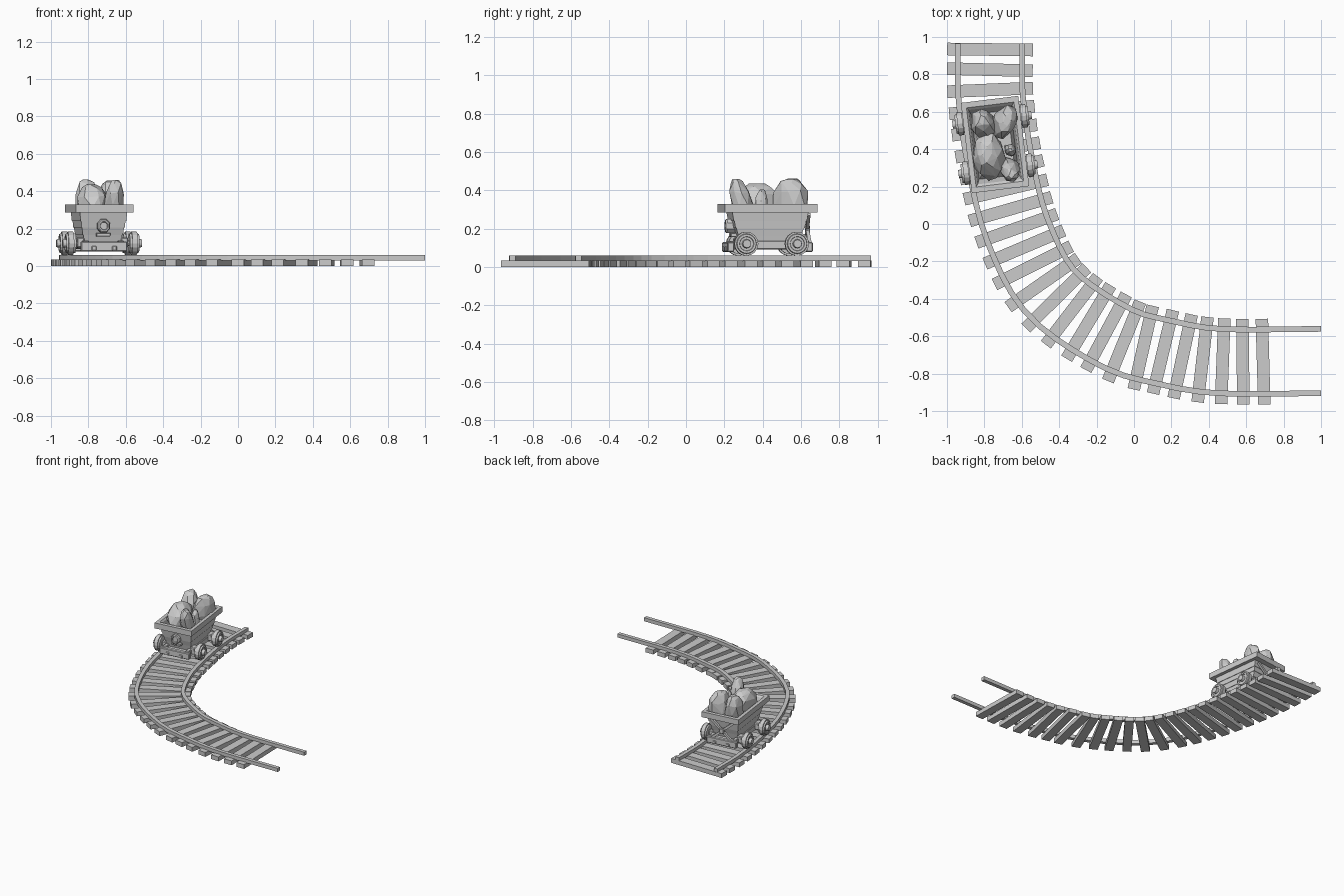
import bpy, bmesh, random
from math import radians, pi, cos, sin
from mathutils import Vector, Matrix

if "Cube" in bpy.data.objects:
    bpy.data.objects.remove(bpy.data.objects["Cube"])

CART = Matrix.Translation((-0.743, 0.425, 0)) @ Matrix.Rotation(radians(7), 4, 'Z')


def finish(bm, name, matrix=None):
    bmesh.ops.recalc_face_normals(bm, faces=bm.faces)
    me = bpy.data.meshes.new(name)
    bm.to_mesh(me)
    bm.free()
    ob = bpy.data.objects.new(name, me)
    bpy.context.collection.objects.link(ob)
    if matrix:
        ob.matrix_world = matrix
    return ob


def loft(name, rings, matrix=None, caps=True):
    bm = bmesh.new()
    vs = [[bm.verts.new(p) for p in r] for r in rings]
    n = len(vs[0])
    for a, b in zip(vs, vs[1:]):
        for i in range(n):
            bm.faces.new((a[i], a[(i + 1) % n], b[(i + 1) % n], b[i]))
    if caps:
        bm.faces.new(vs[0])
        bm.faces.new(vs[-1])
    return finish(bm, name, matrix)


def box(name, loc, size, matrix=None, bevel=0.0):
    bm = bmesh.new()
    bmesh.ops.create_cube(bm, size=1, matrix=Matrix.Diagonal((*size, 1)))
    if bevel:
        bmesh.ops.bevel(bm, geom=bm.edges[:], offset=bevel, segments=1, affect='EDGES')
    m = Matrix.Translation(loc)
    return finish(bm, name, matrix @ m if matrix else m)


def rect(hw, hl, z):
    return [(-hw, -hl, z), (hw, -hl, z), (hw, hl, z), (-hw, hl, z)]


def lathe_x(name, profile, centre, sides=16, flip=1):
    # profile of (x, radius) turned about the local x axis
    cy, cz = centre
    rings = [[(flip * x, cy + r * cos(2 * pi * i / sides), cz + r * sin(2 * pi * i / sides))
              for i in range(sides)] for x, r in profile]
    return loft(name, rings, CART)


# Track centre line, smoothed and resampled by arc length
pts = [Vector(p) for p in [(-.77, .965), (-.765, .66), (-.71, .30), (-.62, -.04), (-.44, -.37),
                           (-.10, -.605), (.16, -.685), (.46, -.733), (1.0, -.733)]]
ext = [2 * pts[0] - pts[1]] + pts + [2 * pts[-1] - pts[-2]]
path = []
for a, b, c, d in zip(ext, ext[1:], ext[2:], ext[3:]):
    for k in range(20):
        t = k / 20
        path.append(0.5 * (2 * b + (c - a) * t + (2 * a - 5 * b + 4 * c - d) * t * t
                           + (3 * b - a - 3 * c + d) * t ** 3))
path.append(pts[-1])
dist = [0]
for a, b in zip(path, path[1:]):
    dist.append(dist[-1] + (b - a).length)


def at(s):
    i = 0
    while i < len(dist) - 2 and dist[i + 1] < s:
        i += 1
    f = (s - dist[i]) / (dist[i + 1] - dist[i])
    lo, hi = path[max(i - 2, 0)], path[min(i + 3, len(path) - 1)]
    return path[i].lerp(path[i + 1], f), (hi - lo).normalized()


# Rails
for side, name in ((1, "inner_rail"), (-1, "outer_rail")):
    rings = []
    for k in range(33):
        p, t = at(dist[-1] * k / 32)
        n = Vector((-t.y, t.x))
        rings.append([((p + n * (side * .172 + o)).x, (p + n * (side * .172 + o)).y, z)
                      for o, z in ((-.015, .031), (.015, .031), (.015, .06), (-.015, .06))])
    loft(name, rings)

# Sleepers
random.seed(4)
s_end = dist[-1] - .31
for k in range(25):
    p, t = at(.032 + (s_end - .032) * k / 24)
    m = Matrix.Translation((p.x, p.y, .0175)) @ Vector((t.x, t.y, 0)).to_track_quat('X', 'Z').to_matrix().to_4x4()
    m = m @ Matrix.Rotation(random.uniform(-.025, .025), 4, 'Z')
    box("sleeper", (0, 0, 0), (.067, .458, .035), m)

# Hollow tub with stepped planks and a wide rim
loft("tub", [rect(*r) for r in [
    (.097, .146, .10), (.104, .162, .165), (.108, .166, .165), (.113, .178, .205), (.117, .182, .205),
    (.119, .188, .24), (.123, .192, .24), (.127, .200, .286), (.1545, .243, .286), (.1545, .243, .33),
    (.128, .213, .33), (.118, .200, .318), (.090, .135, .15)]], CART)

# Chassis
for sx in (-1, 1):
    box("side_sill", (sx * .095, 0, .115), (.03, .41, .045), CART, .004)
    for sy in (-1, 1):
        box("beam_bolt", (sx * .055, sy * .226, .095), (.026, .012, .026), CART, .004)
for sy in (-1, 1):
    box("end_beam", (0, sy * .207, .105), (.25, .034, .052), CART, .005)
box("floor_plate", (0, 0, .107), (.19, .40, .024), CART)

# Wheels and axles
profile = [(.145, .036), (.145, .053), (.157, .053), (.157, .0625), (.186, .0625), (.186, .053),
           (.197, .050), (.197, .038), (.191, .036), (.191, .024), (.213, .021), (.213, .008)]
for y in (-.133, .133):
    lathe_x("axle", [(-.15, .016), (.15, .016)], (y, .122), 10)
    for sx in (-1, 1):
        lathe_x("wheel", profile, (y, .122), 16, sx)
        box("axle_box", (sx * .118, y, .125), (.04, .06, .055), CART, .006)

# Front lamp on its bracket
lamp = [[(r * cos(pi / 8 + i * pi / 4), y, .215 + r * 1.1 * sin(pi / 8 + i * pi / 4)) for i in range(8)]
        for y, r in ((-.16, .036), (-.214, .036), (-.222, .030), (-.222, .022), (-.214, .019))]
loft("front_lamp", lamp, CART)
box("lamp_bracket", (0, -.18, .168), (.075, .035, .02), CART, .003)


# Crossed braces on the back end
def bar(name, a, b, w):
    a, b = Vector(a), Vector(b)
    m = Matrix.Translation((a + b) / 2) @ (b - a).to_track_quat('Z', 'Y').to_matrix().to_4x4()
    box(name, (0, 0, 0), (w, w, (b - a).length), CART @ m)


for sx in (-1, 1):
    bar("back_brace", (sx * .095, .212, .115), (-sx * .095, .205, .275), .018)
box("brace_plate", (0, .212, .195), (.04, .022, .04), CART, .004)

# Faceted rocks: hulls of scattered points; centre, half sizes, lean, turn
ROCKS = [((-.808, .535, .35), (.062, .078, .112), (.00, .02), 10),
         ((-.692, .545, .35), (.060, .092, .108), (.01, .01), -20),
         ((-.775, .36, .34), (.080, .122, .096), (-.01, .01), 5),
         ((-.662, .29, .35), (.050, .052, .110), (.00, -.03), 15),
         ((-.662, .395, .32), (.030, .034, .085), (.0, .0), 30)]
random.seed(11)
for c, h, lean, turn in ROCKS:
    bm = bmesh.new()
    for lev, scale, n in ((-1, .75, 6), (-.3, 1.08, 8), (.4, 1.0, 8), (.85, .66, 6), (1, .34, 4)):
        off = random.uniform(0, pi)
        for i in range(n):
            a = off + 2 * pi * (i + random.uniform(-.25, .25)) / n
            r = scale * random.uniform(.9, 1.08)
            z = lev + (random.uniform(-.1, .1) if lev < 1 else 0)
            bm.verts.new((r * cos(a) * h[0] + lean[0] * z, r * sin(a) * h[1] + lean[1] * z, z * h[2]))
    res = bmesh.ops.convex_hull(bm, input=bm.verts[:])
    junk = {v for v in res["geom_interior"] if isinstance(v, bmesh.types.BMVert)}
    bmesh.ops.delete(bm, geom=list(junk), context='VERTS')
    finish(bm, "rock", Matrix.Translation(c) @ Matrix.Rotation(radians(turn), 4, 'Z'))
# Gravel bed under the rocks
loft("gravel_bed", [rect(.095, .15, .17), rect(.106, .175, .25), rect(.09, .15, .285)], CART)
